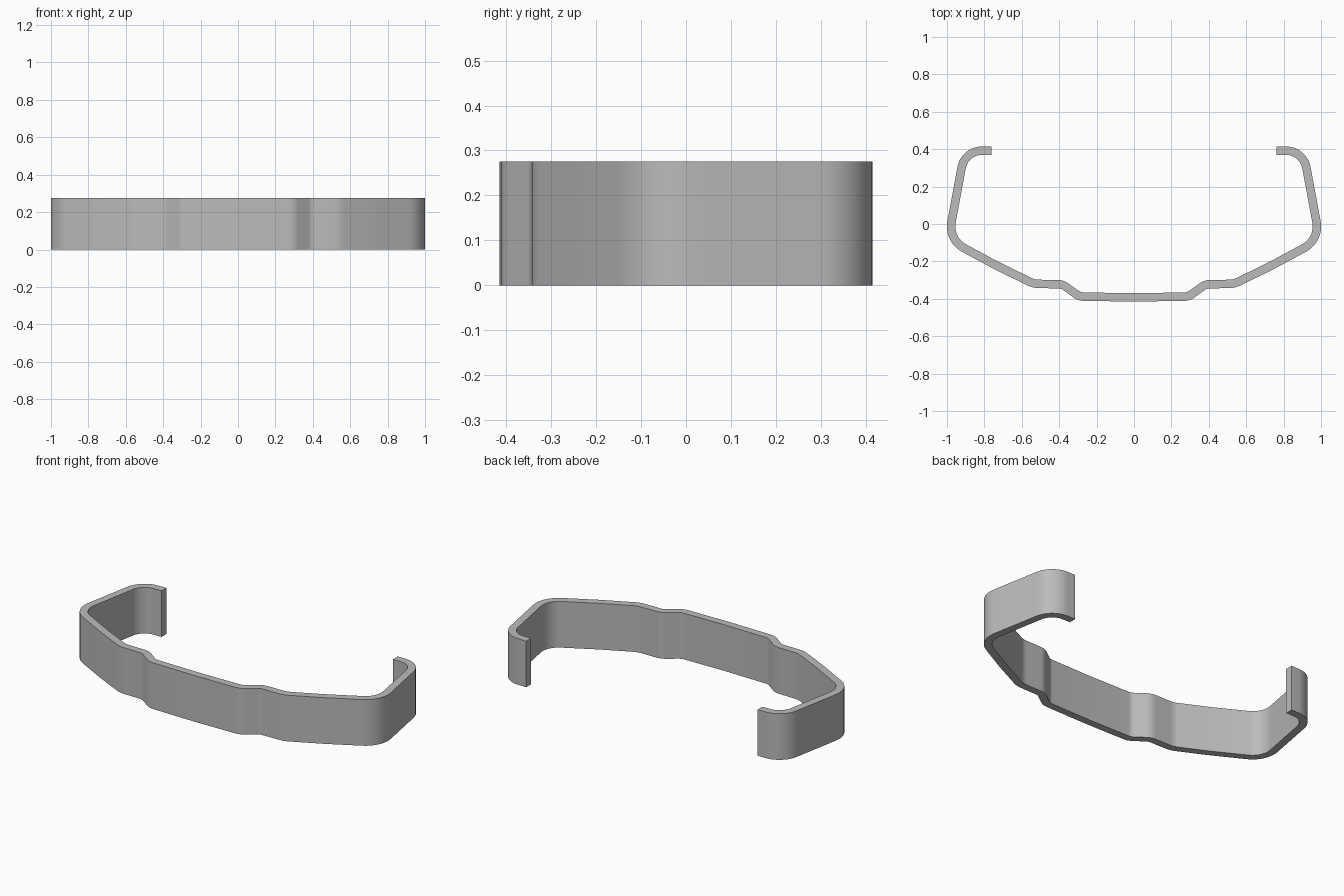
import bpy
import bmesh
import math
from mathutils import Vector

HEIGHT = 0.275
THICKNESS = 0.045

cube = bpy.data.objects.get("Cube")
if cube:
    bpy.data.objects.remove(cube, do_unlink=True)


def fillet(before, corner, after, radius, steps):
    """Points of a round arc that replaces a corner."""
    a = (before - corner).normalized()
    b = (after - corner).normalized()
    half = a.angle(b) / 2
    centre = corner + (a + b).normalized() * radius / math.sin(half)
    start = corner + a * radius / math.tan(half) - centre
    end = corner + b * radius / math.tan(half) - centre
    sweep = math.pi - 2 * half
    return [centre + (start * math.sin(sweep * (1 - i / steps))
                      + end * math.sin(sweep * i / steps)) / math.sin(sweep)
            for i in range(steps + 1)]


# Half of the centre line, from the hooked tip to the middle: x, y, corner radius
half_path = [
    (0.763, 0.392, 0),
    (0.905, 0.392, 0.11),
    (0.993, -0.083, 0.13),
    (0.73, -0.225, 0.9),
    (0.535, -0.32, 0.12),
    (0.383, -0.322, 0.07),
    (0.292, -0.388, 0.07),
    (0, -0.3925, 0),
]
corners = [Vector(p[:2]) for p in half_path]
right = [corners[0]]
for i in range(1, len(corners) - 1):
    radius = half_path[i][2]
    steps = 14 if 0.1 < radius < 0.2 else 8
    right += fillet(corners[i - 1], corners[i], corners[i + 1], radius, steps)
left = [Vector((-p.x, p.y)) for p in right]
path = right + [corners[-1]] + left[::-1]

# Bent strip: raise the centre line into a wall, then thicken it
bm = bmesh.new()
verts = [bm.verts.new((p.x, p.y, 0)) for p in path]
edges = [bm.edges.new(pair) for pair in zip(verts, verts[1:])]
raised = bmesh.ops.extrude_edge_only(bm, edges=edges)["geom"]
bmesh.ops.translate(bm, vec=(0, 0, HEIGHT),
                    verts=[g for g in raised if isinstance(g, bmesh.types.BMVert)])
bmesh.ops.recalc_face_normals(bm, faces=bm.faces)
mesh = bpy.data.meshes.new("bent_strip_clip")
bm.to_mesh(mesh)
bm.free()
clip = bpy.data.objects.new("bent_strip_clip", mesh)
bpy.context.collection.objects.link(clip)

# Plain grey
grey = bpy.data.materials.new("plain_grey")
grey.use_nodes = True
colour = (0.5, 0.5, 0.5, 1)
grey.diffuse_color = colour
grey.node_tree.nodes["Principled BSDF"].inputs["Base Color"].default_value = colour
mesh.materials.append(grey)

solid = clip.modifiers.new("thickness", "SOLIDIFY")
solid.thickness = THICKNESS
solid.offset = 0
solid.use_even_offset = True

# Smooth bends with crisp rims
bpy.ops.object.select_all(action="DESELECT")
clip.select_set(True)
bpy.context.view_layer.objects.active = clip
bpy.ops.object.modifier_apply(modifier=solid.name)
bpy.ops.object.shade_smooth_by_angle(angle=math.radians(30))
